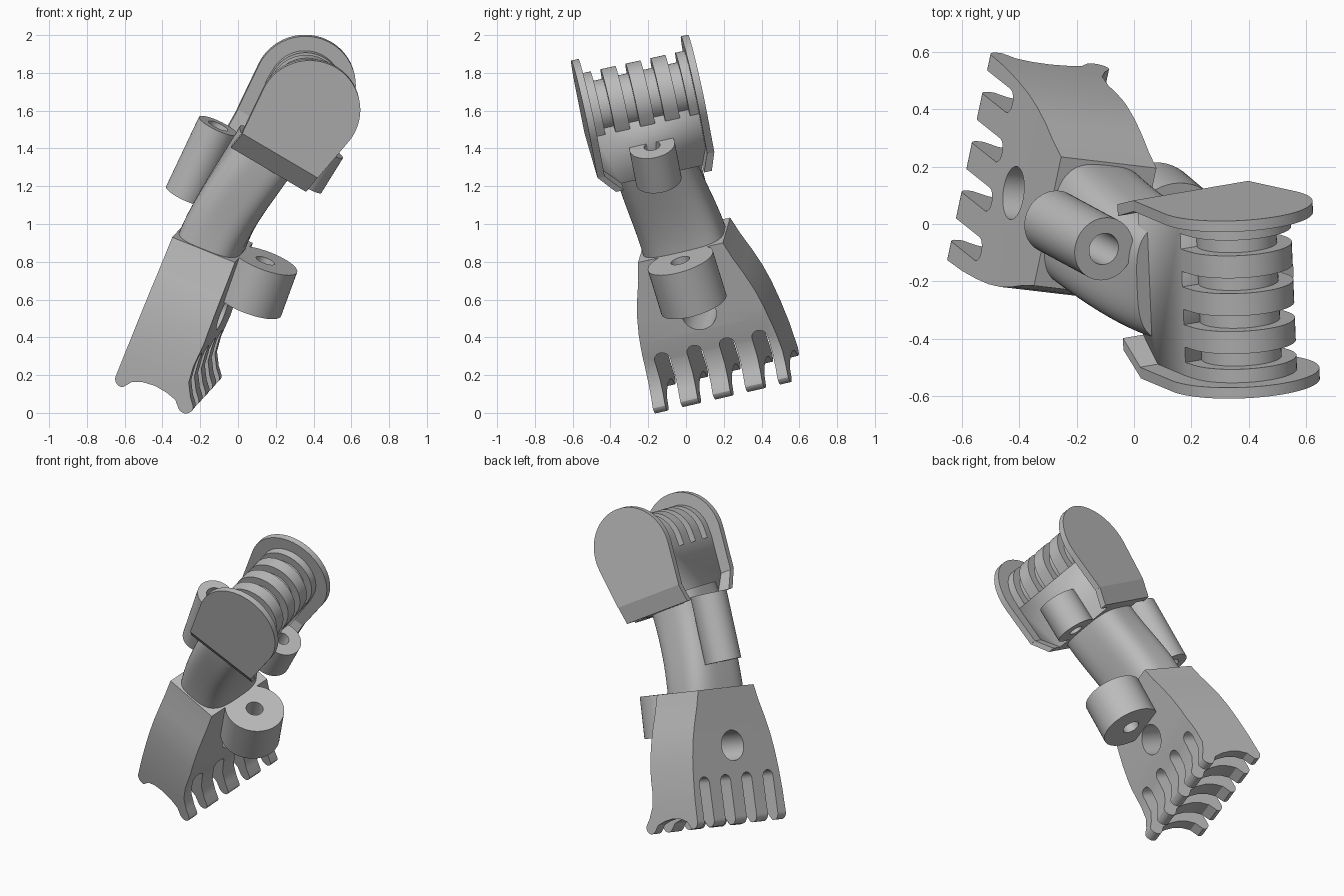
import bpy, bmesh, math
from mathutils import Vector, Matrix

cube = bpy.data.objects.get("Cube")
if cube:
    bpy.data.objects.remove(cube, do_unlink=True)

gray = bpy.data.materials.new("plain gray")
gray.use_nodes = True
gray.diffuse_color = (0.5, 0.5, 0.5, 1)
gray.node_tree.nodes["Principled BSDF"].inputs["Base Color"].default_value = (0.5, 0.5, 0.5, 1)


def frame(origin, across, along):
    """Local axes: x = thickness, y = width, z = length."""
    w = Vector(across).normalized()
    l = Vector(along)
    l = (l - w * l.dot(w)).normalized()
    t = w.cross(l)
    m = Matrix((t, w, l)).transposed().to_4x4()
    m.translation = origin
    return m


LOWER = frame((-0.135, -0.01, 0.915), (0.2, 0.95, 0.22), (0.33, -0.28, 0.9))
UPPER = frame((0.365, -0.24, 1.67), (-0.04, 0.975, 0.215), (0.519, -0.163, 0.835))
SIDE = frame((-0.105, -0.087, 1.52), (0.1, 0.97, 0.2), (0.18, -0.08, 0.38))


def finish(name, bm, m):
    bmesh.ops.recalc_face_normals(bm, faces=bm.faces[:])
    me = bpy.data.meshes.new(name)
    bm.to_mesh(me)
    bm.free()
    me.transform(m)
    me.materials.append(gray)
    ob = bpy.data.objects.new(name, me)
    bpy.context.collection.objects.link(ob)
    return ob


def smooth(ob, degrees=30):
    bpy.ops.object.select_all(action="DESELECT")
    ob.select_set(True)
    bpy.context.view_layer.objects.active = ob
    bpy.ops.object.shade_smooth_by_angle(angle=math.radians(degrees))


def prism(name, m, pts, axis, a, b):
    """Extrude a profile (u, length) along the width or thickness axis."""
    bm = bmesh.new()

    def put(u, l, d):
        return bm.verts.new((u, d, l) if axis == "width" else (d, u, l))
    lo = [put(u, l, a) for u, l in pts]
    hi = [put(u, l, b) for u, l in pts]
    bm.faces.new(lo)
    bm.faces.new(hi[::-1])
    for i in range(len(pts)):
        j = (i + 1) % len(pts)
        bm.faces.new((lo[i], lo[j], hi[j], hi[i]))
    ob = finish(name, bm, m)
    smooth(ob)
    return ob


def arc(r, start, end, n=32, cu=0, cl=0):
    angles = [math.radians(start + (end - start) * i / n) for i in range(n + 1)]
    return [(cu + r * math.cos(q), cl + r * math.sin(q)) for q in angles]


def tube(name, m, t, w, top, bottom, r, hole, n=48):
    bm = bmesh.new()
    rings = []
    for rad, l in ((r, top), (r, bottom), (hole, bottom), (hole, top)):
        rings.append([bm.verts.new((t + rad * math.cos(2 * math.pi * i / n),
                                    w + rad * math.sin(2 * math.pi * i / n), l)) for i in range(n)])
    for k in range(4):
        p, q = rings[k], rings[(k + 1) % 4]
        for i in range(n):
            j = (i + 1) % n
            bm.faces.new((p[i], p[j], q[j], q[i]))
    smooth(finish(name, bm, m))


def cut(ob, cutter, operation):
    mod = ob.modifiers.new("cut", "BOOLEAN")
    mod.object = cutter
    mod.operation = operation
    mod.solver = "EXACT"
    bpy.ops.object.select_all(action="DESELECT")
    ob.select_set(True)
    bpy.context.view_layer.objects.active = ob
    bpy.ops.object.modifier_apply(modifier=mod.name)
    bpy.data.objects.remove(cutter, do_unlink=True)


# Lower comb: side profile with rounded toes, crossed with the flared outline
side_profile = [(-0.18, 0), (0.18, 0), (0.188, -0.45), (0.178, -0.58), (0.185, -0.67), (0.22, -0.74),
                (0.25, -0.78)]
side_profile += arc(0.043, 0, -130, 8, 0.212, -0.792)
side_profile += [(0.15, -0.785), (0.09, -0.765), (0.02, -0.755), (-0.05, -0.762), (-0.1, -0.782)]
side_profile += arc(0.042, -70, -190, 8, -0.15, -0.788)
side_profile += [(-0.187, -0.6), (-0.183, -0.4), (-0.18, -0.2)]
comb = prism("lower_comb", LOWER, side_profile, "width", -0.5, 0.5)
half = [(0.235, 0.05), (0.235, 0), (0.263, -0.1), (0.298, -0.2), (0.327, -0.3), (0.347, -0.4),
        (0.362, -0.52), (0.372, -0.65), (0.378, -0.9)]
outline = half + [(-u, l) for u, l in reversed(half)]
cut(comb, prism("outline_cutter", LOWER, outline, "thickness", -0.5, 0.5), "INTERSECT")

# Round-ended slots between the teeth, and the cross hole
for w in (-0.265, -0.085, 0.095, 0.275):
    slot = arc(0.042, 0, 180, 12, w, -0.565) + [(w - 0.042, -1), (w + 0.042, -1)]
    cut(comb, prism("slot_cutter", LOWER, slot, "thickness", -0.5, 0.5), "DIFFERENCE")
hole = arc(0.093, 0, 360, 40, 0, -0.353)[:-1]
cut(comb, prism("hole_cutter", LOWER, hole, "thickness", -0.5, 0.5), "DIFFERENCE")
smooth(comb)

# Neck: rounded section swept and twisted between both frames, thicker at the rear top
bm = bmesh.new()
steps, sides, rings = 12, 64, []
start = LOWER @ Vector((0, 0, -0.02))
end = UPPER @ Vector((-0.037, 0, -0.33))
span = (end - start).length
d0, d1 = LOWER.col[2].to_3d() * span, UPPER.col[2].to_3d() * span
for k in range(steps + 1):
    s = k / steps
    centre = (start * (2 * s**3 - 3 * s**2 + 1) + d0 * (s**3 - 2 * s**2 + s)
              + end * (3 * s**2 - 2 * s**3) + d1 * (s**3 - s**2))
    rot = LOWER.to_quaternion().slerp(UPPER.to_quaternion(), s)
    ring = []
    for i in range(sides):
        q = 2 * math.pi * i / sides
        c, d = math.cos(q), math.sin(q)
        p = Vector((math.copysign(abs(c) ** 0.62, c) * (0.174 + 0.003 * s),
                    math.copysign(abs(d) ** 0.62, d) * (0.225 - 0.015 * s), 0))
        ring.append(bm.verts.new(centre + rot @ p))
    rings.append(ring)
for p, q in zip(rings, rings[1:]):
    for i in range(sides):
        j = (i + 1) % sides
        bm.faces.new((p[i], p[j], q[j], q[i]))
bm.faces.new(rings[0])
bm.faces.new(rings[-1])
smooth(finish("neck", bm, Matrix()), 40)

# Upper block: tapers below the knuckle, ends narrowed to meet the plates
block = prism("upper_block", UPPER, [(-0.192, -0.06), (0.192, -0.06), (0.155, -0.4), (-0.155, -0.4)],
              "width", -0.5, 0.5)
block_outline = [(-0.28, 0), (0.28, 0), (0.28, -0.29), (0.25, -0.5), (-0.12, -0.5), (-0.28, -0.29)]
cut(block, prism("block_cutter", UPPER, block_outline, "thickness", -0.5, 0.5), "INTERSECT")

# Knuckle: thin core with raised ribs
prism("knuckle_core", UPPER, arc(0.14, 0, 360, 48)[:-1], "width", -0.28, 0.28)
for i in range(-2, 3):
    rib = arc(0.192, 0, 180) + [(-0.192, -0.06), (-0.188, -0.09), (0.188, -0.09), (0.192, -0.06)]
    prism("knuckle_rib", UPPER, rib, "width", i * 0.135 - 0.04, i * 0.135 + 0.04)

# Round-topped end plates, bent inward at the base
for s, foot in ((-1, 0.235), (1, 0.285)):
    plate = arc(0.27, -8, 188, 48) + [(-0.24, -0.29), (0.23, -0.29)]
    prism("end_plate", UPPER, plate, "width", s * 0.278, s * 0.317)
    bend = [(s * 0.317, -0.29), (s * foot, -0.4), (s * (foot - 0.042), -0.4), (s * 0.278, -0.29)]
    prism("plate_base", UPPER, bend, "thickness", -0.238, 0.228)

# Socket tubes
tube("upper_socket", UPPER, 0.212, 0, -0.18, -0.4, 0.122, 0.043)
tube("side_socket", SIDE, 0, 0, 0, -0.42, 0.112, 0.056)
tube("lower_socket", LOWER, 0.3, 0.013, 0, -0.258, 0.18, 0.052)
